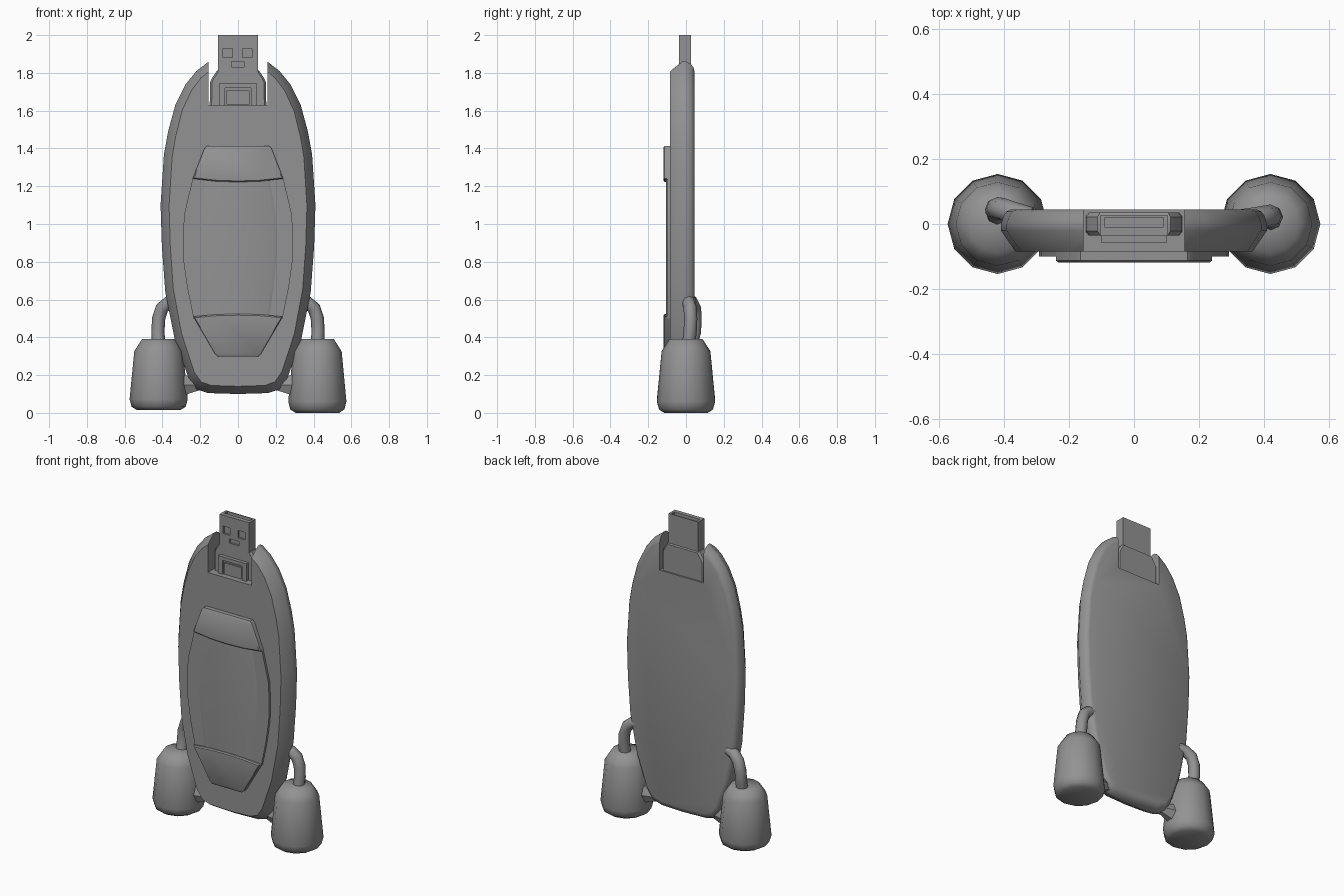
import bpy, bmesh, math
from mathutils import Vector

if "Cube" in bpy.data.objects:
    bpy.data.objects.remove(bpy.data.objects["Cube"])

dark = bpy.data.materials.new("dark_grey")
dark.diffuse_color = (.29, .29, .29, 1)
dark.use_nodes = True
dark.node_tree.nodes["Principled BSDF"].inputs["Base Color"].default_value = dark.diffuse_color


def finish(bm, name, angle=40):
    bmesh.ops.recalc_face_normals(bm, faces=bm.faces)
    me = bpy.data.meshes.new(name)
    bm.to_mesh(me)
    bm.free()
    me.materials.append(dark)
    ob = bpy.data.objects.new(name, me)
    bpy.context.collection.objects.link(ob)
    smooth(ob, angle)
    return ob


def smooth(ob, angle=40):
    bpy.ops.object.select_all(action='DESELECT')
    bpy.context.view_layer.objects.active = ob
    ob.select_set(True)
    bpy.ops.object.shade_smooth_by_angle(angle=math.radians(angle))


def loft(name, half, layers, cz, angle=40):
    """Mirror a right-hand (x, z) outline and stack it in layers of (y, x scale, z scale)."""
    pts = half + [(-x, z) for x, z in reversed(half) if x > 0]
    bm = bmesh.new()
    rings = [[bm.verts.new((x * sx, y, cz + (z - cz) * sz)) for x, z in pts]
             for y, sx, sz in layers]
    n = len(pts)
    for a, b in zip(rings, rings[1:]):
        for i in range(n):
            j = (i + 1) % n
            bm.faces.new((a[i], a[j], b[j], b[i]))
    bm.faces.new(rings[0])
    bm.faces.new(rings[-1])
    return finish(bm, name, angle)


def box(name, x0, x1, y0, y1, z0, z1):
    bm = bmesh.new()
    bmesh.ops.create_cube(bm, size=1)
    for v in bm.verts:
        v.co = ((x0 + x1) / 2 + v.co.x * (x1 - x0),
                (y0 + y1) / 2 + v.co.y * (y1 - y0),
                (z0 + z1) / 2 + v.co.z * (z1 - z0))
    return finish(bm, name)


def cut(ob, cutter):
    m = ob.modifiers.new("cut", 'BOOLEAN')
    m.operation, m.solver, m.object = 'DIFFERENCE', 'EXACT', cutter
    bpy.context.view_layer.objects.active = ob
    bpy.ops.object.modifier_apply(modifier=m.name)
    bpy.data.objects.remove(cutter)
    smooth(ob)


# main body: chamfered front, rounded back, notch at the top
outline = [(0, .10), (.16, .105), (.22, .125), (.26, .18), (.335, .39), (.385, .64),
           (.403, .88), (.41, 1.1), (.392, 1.37), (.37, 1.49), (.332, 1.63), (.277, 1.74),
           (.22, 1.81), (.155, 1.86), (0, 1.93)]
body = loft("body", outline, [(-.085, .89, .955), (-.02, 1, 1), (0, 1, 1), (.025, .98, .988),
                              (.039, .955, .972), (.045, .92, .95)], 1.0)
cut(body, box("notch_cutter", -.155, .155, -.3, .3, 1.63, 2.2))

# front panel with softly raised middle
side = [(.235, .50), (.268, .66), (.288, .80), (.292, .92), (.285, 1.05), (.24, 1.24)]
loft("front_panel", side, [(-.08, 1, 1), (-.10, 1, 1)], .87)
loft("panel_middle", [(x * .7, z) for x, z in side],
     [(-.09, 1, 1), (-.10, 1, 1), (-.107, .9, 1)], .87)

# raised caps above and below the panel, with curved inner edges
cap = [(-.08, 1, 1), (-.113, 1, 1), (-.119, .965, .94)]
loft("upper_cap", [(0, 1.222), (.12, 1.226), (.24, 1.24), (.178, 1.4), (.165, 1.413)], cap, 1.32)
loft("lower_cap", [(.105, .298), (.12, .31), (.237, .51), (.12, .521), (0, .524)], cap, .41)

# connector base block
loft("connector_base", [(.15, 1.62), (.148, 1.75), (.14, 1.77), (.112, 1.812)],
     [(-.036, .93, .94), (-.022, 1, 1), (.022, 1, 1), (.036, .93, .94)], 1.71, 25)

# latch frame on the base
latch = box("latch_frame", -.1, .1, -.058, -.02, 1.615, 1.743)
cut(latch, box("latch_cutter", -.07, .07, -.1, -.045, 1.63, 1.72))
box("latch_button", -.062, .062, -.055, -.03, 1.633, 1.707)

# plug shell with open end and contact windows
plug = box("plug", -.105, .105, -.037, .026, 1.78, 2.0)
cut(plug, box("plug_cavity_cutter", -.09, .09, -.011, .02, 1.9, 2.1))
for x0, x1, z0, z1 in ((-.08, -.03, 1.882, 1.93), (.025, .075, 1.882, 1.93),
                       (-.035, .033, 1.832, 1.86)):
    cut(plug, box("window_cutter", x0, x1, -.1, -.025, z0, z1))

# side boosters, their pipes and lower struts
profile = [(0, 0), (.115, 0), (.143, .018), (.154, .06), (.129, .325), (.088, .39), (0, .39)]
for s, word, lift, py in ((-1, "left", .015, .045), (1, "right", 0, .022)):
    n = 12
    bm = bmesh.new()
    rings = []
    for r, z in profile:
        z = lift + z * (.39 - lift) / .39
        if r == 0:
            rings.append([bm.verts.new((s * .42, 0, z))] * n)
        else:
            rings.append([bm.verts.new((s * .42 + r * math.cos(2 * math.pi * i / n),
                                        r * math.sin(2 * math.pi * i / n), z)) for i in range(n)])
    for a, b in zip(rings, rings[1:]):
        for i in range(n):
            j = (i + 1) % n
            bm.faces.new(list(dict.fromkeys((a[i], a[j], b[j], b[i]))))
    finish(bm, word + "_booster", 80)

    # bent pipe from booster top into the body
    path = [Vector(p) for p in ((s * .42, py * .6, .36), (s * .424, py, .43), (s * .42, py + .003, .50),
                                (s * .402, py, .555), (s * .365, py * .7, .585), (s * .32, py * .4, .595))]
    bm = bmesh.new()
    rings = []
    for i, p in enumerate(path):
        t = (path[min(i + 1, len(path) - 1)] - path[max(i - 1, 0)]).normalized()
        u = t.cross(Vector((0, 1, 0))).normalized()
        v = t.cross(u)
        rings.append([bm.verts.new(p + .035 * (u * math.cos(k * math.pi / 4) + v * math.sin(k * math.pi / 4)))
                      for k in range(8)])
    for a, b in zip(rings, rings[1:]):
        for k in range(8):
            j = (k + 1) % 8
            bm.faces.new((a[k], a[j], b[j], b[k]))
    bm.faces.new(rings[0])
    bm.faces.new(rings[-1])
    finish(bm, word + "_pipe", 60)

    # tapered strut, wide at the booster
    bm = bmesh.new()
    bmesh.ops.create_cone(bm, cap_ends=True, segments=6, radius1=.075, radius2=.02, depth=.15)
    for v in bm.verts:
        x, y, z = v.co
        v.co = (s * (.245 - z), y * .7, .148 + x)
    finish(bm, word + "_strut")
